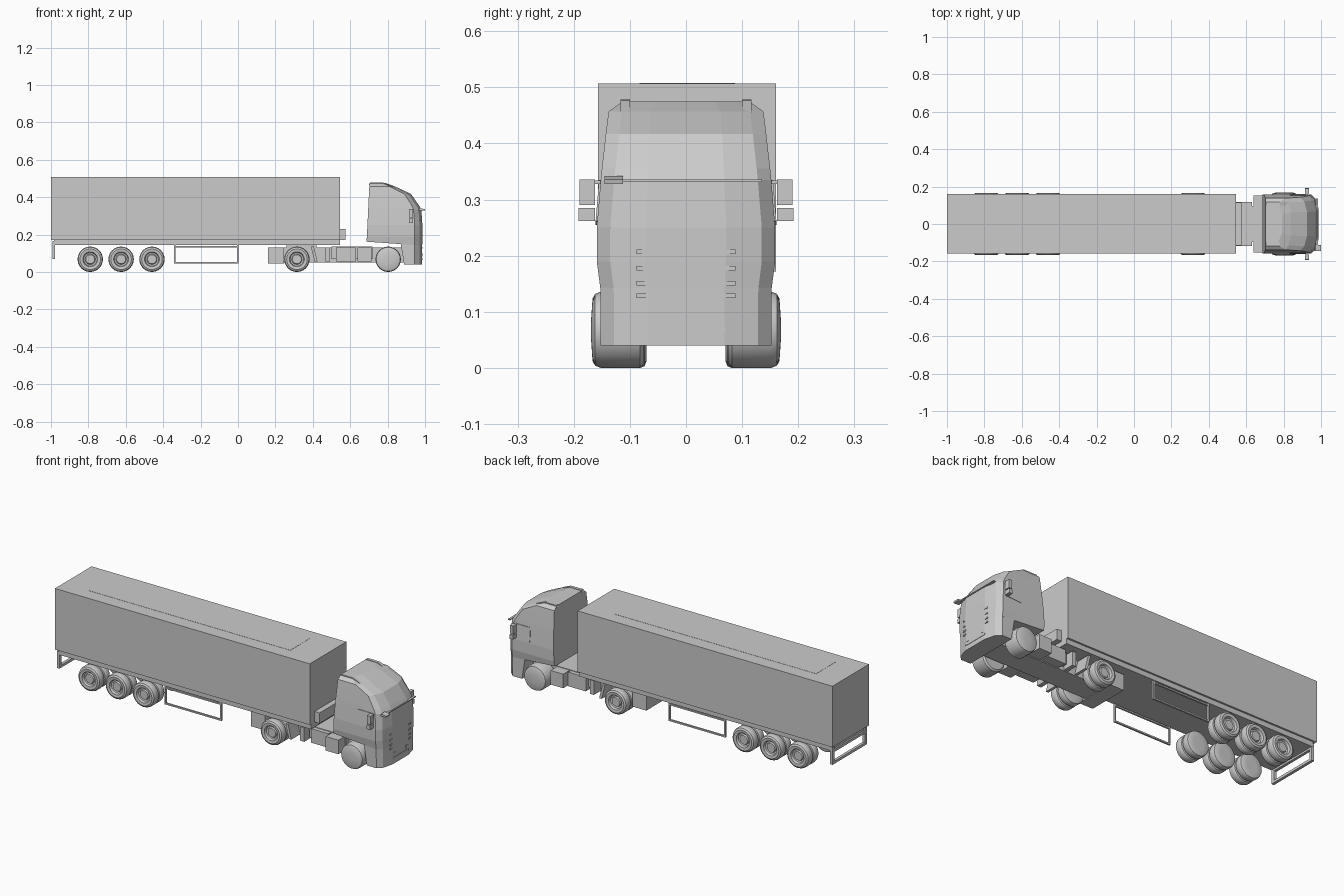
import bpy, bmesh, math
from mathutils import Vector

if "Cube" in bpy.data.objects:
    bpy.data.objects.remove(bpy.data.objects["Cube"], do_unlink=True)

GREY = (0.6, 0.6, 0.6, 1)
mat = bpy.data.materials.new("plain grey")
mat.use_nodes = True
mat.diffuse_color = GREY
mat.node_tree.nodes["Principled BSDF"].inputs["Base Color"].default_value = GREY


def finish(name, bm):
    bmesh.ops.recalc_face_normals(bm, faces=bm.faces)
    me = bpy.data.meshes.new(name)
    bm.to_mesh(me)
    bm.free()
    ob = bpy.data.objects.new(name, me)
    me.materials.append(mat)
    bpy.context.collection.objects.link(ob)
    return ob


def loft(name, rings):
    """Skin a closed solid through rings of equal length."""
    bm = bmesh.new()
    vs = [[bm.verts.new(p) for p in ring] for ring in rings]
    n = len(vs[0])
    for a, b in zip(vs, vs[1:]):
        for i in range(n):
            j = (i + 1) % n
            bm.faces.new((a[i], a[j], b[j], b[i]))
    bm.faces.new(vs[0])
    bm.faces.new(vs[-1])
    return finish(name, bm)


def box(name, x0, x1, y0, y1, z0, z1):
    return loft(name, [[(x0, y0, z), (x1, y0, z), (x1, y1, z), (x0, y1, z)] for z in (z0, z1)])


def slab(name, pts, y0, y1):
    """Side outline in x and z, extruded across y."""
    return loft(name, [[(x, y, z) for x, z in pts] for y in (y0, y1)])


def wheel(name, x, side, profile, z=0.068):
    """Revolve a (radius, y) profile about the axle."""
    n = 24
    rings = []
    for r, y in profile:
        rings.append([(x + r * math.cos(2 * math.pi * i / n), side * y,
                       z + r * math.sin(2 * math.pi * i / n)) for i in range(n)])
    ob = loft(name, rings)
    bpy.ops.object.select_all(action='DESELECT')
    ob.select_set(True)
    bpy.context.view_layer.objects.active = ob
    bpy.ops.object.shade_smooth_by_angle(angle=math.radians(35))
    return ob


SIDES = (("left", 1), ("right", -1))

# Trailer body, roof panel and floor
box("trailer_body", -1, 0.545, -0.157, 0.16, 0.172, 0.507)
box("trailer_roof_panel", -0.85, 0.375, -0.083, 0.087, 0.506, 0.508)
box("trailer_floor", -0.985, 0.545, -0.148, 0.15, 0.145, 0.173)
box("trailer_front_unit", 0.544, 0.575, -0.115, 0.115, 0.172, 0.23)

# Rear underrun frame
for s, y in (("left", 0.14), ("right", -0.14)):
    box("rear_guard_post_" + s, -0.993, -0.978, y - 0.009, y + 0.009, 0.07, 0.165)
for part, z in (("bottom", 0.07), ("top", 0.135)):
    box("rear_guard_bar_" + part, -0.993, -0.978, -0.148, 0.148, z, z + 0.014)

# Side guard frames
for s, k in SIDES:
    y0, y1 = k * 0.138, k * 0.148
    for part, z in (("bottom", 0.045), ("top", 0.132)):
        box(f"side_guard_{part}_{s}", -0.343, 0.003, y0, y1, z, z + 0.008)
    for part, x in (("back", -0.343), ("front", -0.005)):
        box(f"side_guard_{part}_{s}", x, x + 0.008, y0, y1, 0.045, 0.15)

# Twin wheels with dished hubs, and plain domed steering wheels
R = 0.068
twin = [(0.03, 0.07), (0.055, 0.07), (0.065, 0.074), (R, 0.082), (R, 0.104), (0.064, 0.112),
        (0.056, 0.114), (0.056, 0.119), (0.064, 0.121), (R, 0.128), (R, 0.152), (0.064, 0.162),
        (0.055, 0.167), (0.04, 0.165), (0.036, 0.152), (0.028, 0.15), (0.024, 0.158)]
steer = [(0.03, 0.075), (0.06, 0.075), (R, 0.082), (R, 0.152), (0.064, 0.162), (0.05, 0.167), (0.02, 0.169)]
for s, k in SIDES:
    for i, x in enumerate((-0.79, -0.625, -0.46)):
        wheel(f"trailer_wheel_{i + 1}_{s}", x, k, twin)
    wheel("drive_wheel_" + s, 0.315, k, twin)
    wheel("steering_wheel_" + s, 0.803, k, steer)

# Tractor chassis
box("chassis", 0.16, 0.9, -0.068, 0.068, 0.05, 0.132)
box("chassis_tail", 0.16, 0.245, -0.115, 0.115, 0.046, 0.132)
box("coupling_plate", 0.26, 0.42, -0.06, 0.06, 0.13, 0.15)
box("chassis_deck", 0.5, 0.72, -0.095, 0.095, 0.07, 0.135)
for s, k in SIDES:
    slab("mudguard_" + s, [(0.39, 0.135), (0.405, 0.135), (0.425, 0.055), (0.41, 0.055)], k * 0.068, k * 0.145)
    box("air_tank_" + s, 0.468, 0.492, k * 0.06, k * 0.13, 0.055, 0.132)
    box("fuel_tank_" + s, 0.525, 0.632, k * 0.06, k * 0.118, 0.055, 0.132)
    box("step_box_" + s, 0.638, 0.715, k * 0.06, k * 0.152, 0.055, 0.132)


def plan(z, rear, front, corner, w, slope=0.0):
    """Cab outline at one height; slope lowers the front edge."""
    half = [(rear, w), (corner, w), (front - 0.015, w - 0.024), (front, w * 0.45)]
    pts = half + [(x, -y) for x, y in reversed(half)]
    return [(x, y, z - slope * (x - rear)) for x, y in pts]


# Cab shell and bumper
loft("cab_shell", [
    plan(0.162, 0.687, 0.985, 0.945, 0.153, 0.07),
    plan(0.19, 0.689, 0.986, 0.945, 0.159),
    plan(0.25, 0.692, 0.986, 0.945, 0.159),
    plan(0.335, 0.696, 0.98, 0.938, 0.152),
    plan(0.355, 0.697, 0.968, 0.93, 0.15),
    plan(0.417, 0.7, 0.925, 0.89, 0.143),
    plan(0.457, 0.702, 0.84, 0.81, 0.138),
    plan(0.475, 0.703, 0.79, 0.77, 0.113)])
loft("cab_bumper", [
    plan(0.04, 0.888, 0.985, 0.945, 0.152),
    plan(0.165, 0.868, 0.985, 0.945, 0.153)])
box("windscreen_visor", 0.972, 0.985, -0.135, 0.135, 0.331, 0.336)

# Raised wings along the roof edges
for s, k in SIDES:
    slab("roof_wing_" + s, [(0.7, 0.465), (0.705, 0.478), (0.78, 0.477), (0.83, 0.455)], k * 0.1, k * 0.117)

# Side windows as thin plates following the leaning cab wall
for s, k in SIDES:
    corners = [(0.835, 0.255), (0.93, 0.262), (0.925, 0.335), (0.835, 0.335)]
    rings = []
    for off in (-0.004, 0.003):
        rings.append([(x, k * (0.159 - (z - 0.25) * 0.082 + off), z) for x, z in corners])
    loft("side_window_" + s, rings)

# Mirrors and their arms
for s, k in SIDES:
    box("main_mirror_" + s, 0.915, 0.935, k * 0.162, k * 0.19, 0.29, 0.336)
    box("lower_mirror_" + s, 0.915, 0.935, k * 0.162, k * 0.192, 0.262, 0.285)
    box("mirror_arm_" + s, 0.92, 0.93, k * 0.148, k * 0.168, 0.328, 0.334)
slab("kerb_mirror", [(0.965, 0.33), (0.998, 0.328), (1.0, 0.336), (0.97, 0.342)], -0.145, -0.112)

# Front lamps, grille slots and number plate strip
box("bumper_strip", 0.98, 0.987, -0.07, 0.07, 0.065, 0.075)
for s, k in SIDES:
    box("fog_lamp_" + s, 0.975, 0.987, k * 0.045, k * 0.062, 0.084, 0.101)
    for i, z in enumerate((0.203, 0.174, 0.147, 0.125)):
        box(f"grille_slot_{i + 1}_{s}", 0.97, 0.987, k * 0.07, k * 0.088, z, z + 0.008)
